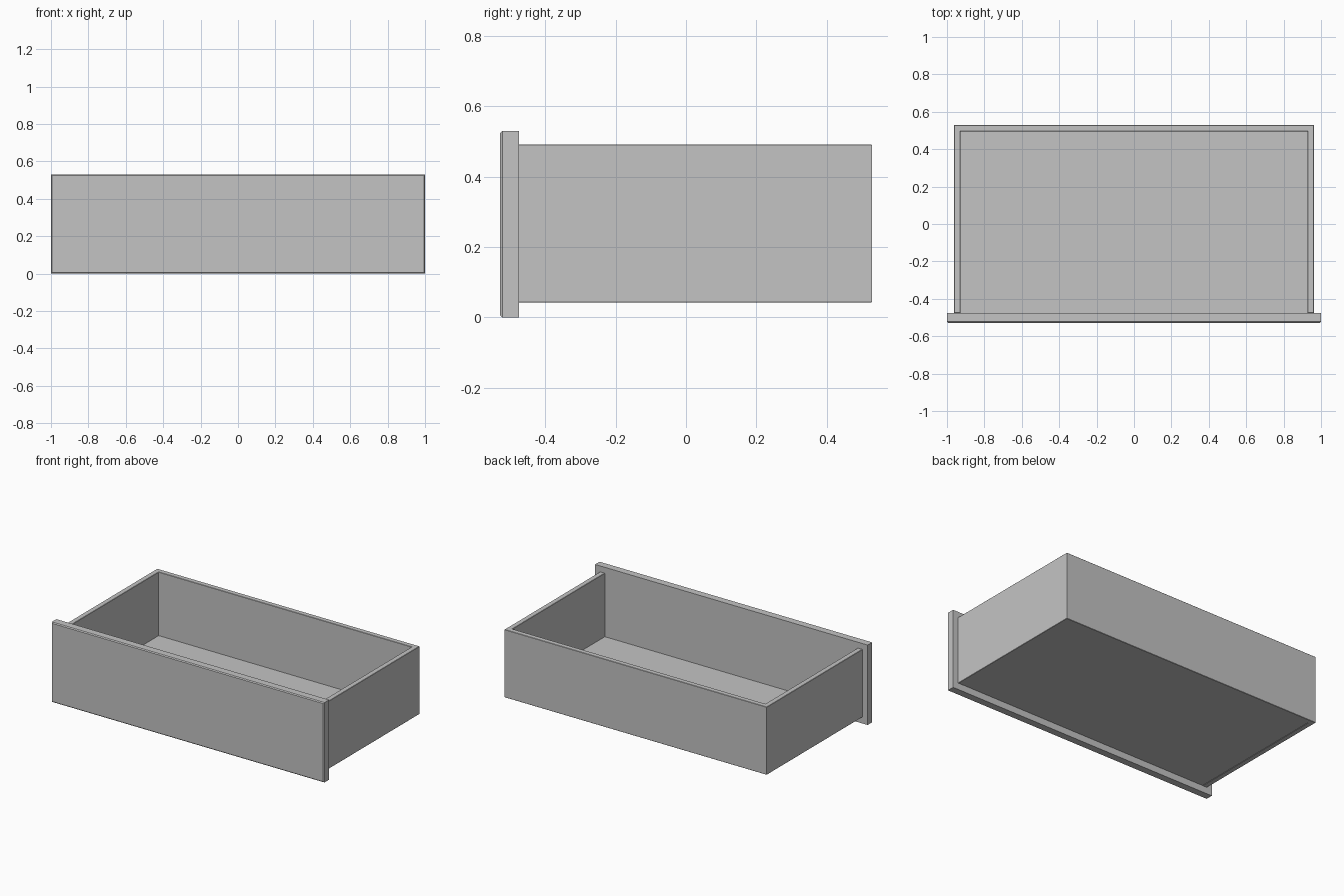
import bpy
import bmesh

cube = bpy.data.objects.get("Cube")
if cube:
    bpy.data.objects.remove(cube, do_unlink=True)

grey = bpy.data.materials.new("plain grey")
grey.use_nodes = True
colour = (0.55, 0.55, 0.55, 1)
grey.diffuse_color = colour
grey.node_tree.nodes["Principled BSDF"].inputs["Base Color"].default_value = colour


def extrude_outline(name, points, bottom, top, chamfer=0, picks=lambda edge: True):
    """Raise a plan outline into a solid, chamfering the picked edges."""
    bm = bmesh.new()
    face = bm.faces.new([bm.verts.new((x, y, bottom)) for x, y in points])
    raised = bmesh.ops.extrude_face_region(bm, geom=[face])
    for item in raised["geom"]:
        if isinstance(item, bmesh.types.BMVert):
            item.co.z = top
    bmesh.ops.recalc_face_normals(bm, faces=bm.faces)
    if chamfer:
        bmesh.ops.bevel(bm, geom=[e for e in bm.edges if picks(e)],
                        offset=chamfer, segments=1, affect='EDGES')
    mesh = bpy.data.meshes.new(name)
    bm.to_mesh(mesh)
    bm.free()
    mesh.materials.append(grey)
    obj = bpy.data.objects.new(name, mesh)
    bpy.context.collection.objects.link(obj)
    return obj


def rectangle(half_width, front, back):
    return [(-half_width, front), (half_width, front),
            (half_width, back), (-half_width, back)]


FRONT, JOIN, BACK = -0.528, -0.475, 0.528
OUTER, WALL = 0.962, 0.034
INNER = OUTER - WALL

# Front panel with chamfered front edges
extrude_outline("front_panel", rectangle(1, FRONT, JOIN), 0, 0.53, 0.006,
                lambda e: all(v.co.y < FRONT + 0.001 for v in e.verts))

# Sides and back as one U-shaped wall
u_shape = [(-OUTER, JOIN), (-INNER, JOIN), (-INNER, BACK - WALL), (INNER, BACK - WALL),
           (INNER, JOIN), (OUTER, JOIN), (OUTER, BACK), (-OUTER, BACK)]
extrude_outline("side_and_back_walls", u_shape, 0.042, 0.492, 0.002,
                lambda e: abs(e.verts[0].co.z - e.verts[1].co.z) < 0.001)

# Drawer bottom between the walls
extrude_outline("drawer_bottom", rectangle(INNER, JOIN, BACK - WALL), 0.044, 0.07)
